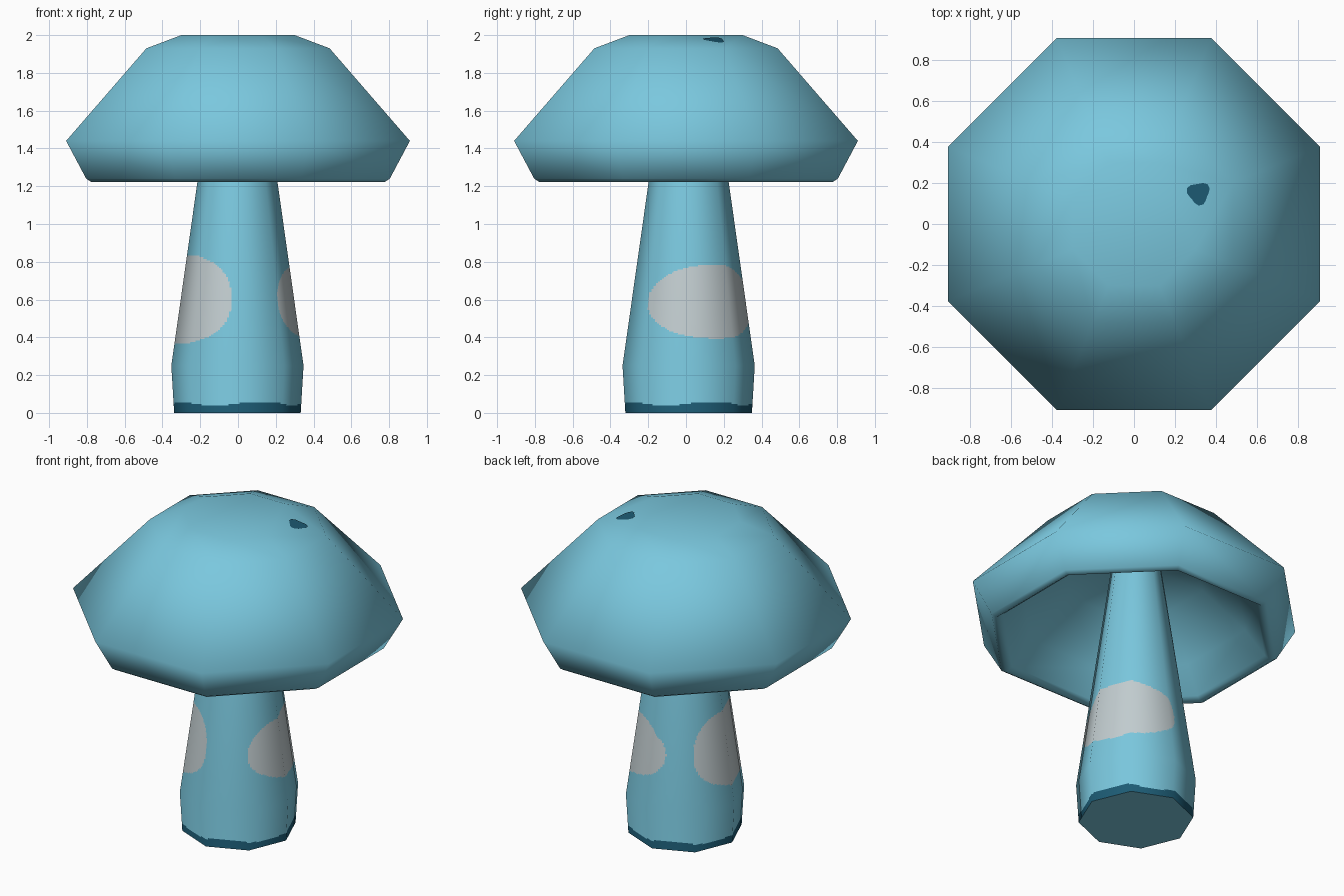
import bpy, bmesh, math
from mathutils import Vector
from mathutils.bvhtree import BVHTree

if "Cube" in bpy.data.objects:
    bpy.data.objects.remove(bpy.data.objects["Cube"])


def material(name, rgb):
    m = bpy.data.materials.new(name)
    m.diffuse_color = (*rgb, 1)
    m.use_nodes = True
    m.node_tree.nodes["Principled BSDF"].inputs["Base Color"].default_value = m.diffuse_color
    return m


BLUE = material("light_blue", (0.195, 0.575, 0.730))
DARK = material("dark_blue", (0.012, 0.105, 0.175))
PALE = material("pale_grey", (0.54, 0.61, 0.63))


def make_object(name, bm, mats):
    me = bpy.data.meshes.new(name)
    bm.to_mesh(me)
    ob = bpy.data.objects.new(name, me)
    bpy.context.collection.objects.link(ob)
    for m in mats:
        me.materials.append(m)
    return ob


def octagon_point(r, t, offset):
    """Point on an octagon outline; t runs 0..8 around the sides."""
    k, f = int(t), t - int(t)
    a, b = [offset + (k + i) * math.pi / 4 for i in (0, 1)]
    p = Vector((math.cos(a), math.sin(a), 0))
    q = Vector((math.cos(b), math.sin(b), 0))
    return p.lerp(q, f) * r


def lathe(profile, sub, offset, cx=0, cy=0, caps=False):
    """Octagonal rings along a profile, each side cut into sub pieces."""
    bm = bmesh.new()
    rings = [[bm.verts.new(octagon_point(r, i / sub, offset) + Vector((cx, cy, z)))
              for i in range(8 * sub)] for r, z in profile]
    n = 8 * sub
    for a, b in zip(rings, rings[1:]):
        for i in range(n):
            j = (i + 1) % n
            bm.faces.new((a[i], a[j], b[j], b[i]))
    if caps:
        bm.faces.new(rings[0][::-1])
        bm.faces.new(rings[-1])
    return bm


# Cap: hollow octagonal shell, from inner ceiling round the lip to the flat top
cap_profile = [(0.14, 1.70), (0.42, 1.62), (0.68, 1.40), (0.80, 1.25), (0.84, 1.222),
               (0.87, 1.24), (0.985, 1.44), (0.525, 1.93), (0.325, 2.0)]
bm = lathe(cap_profile, 1, math.pi / 8, caps=True)
bm.verts.ensure_lookup_table()
dent = bm.verts[8 * (len(cap_profile) - 1)]  # top corner sitting further in
dent.co.x *= 0.7
dent.co.y *= 0.7
bmesh.ops.recalc_face_normals(bm, faces=bm.faces)
bmesh.ops.triangulate(bm, faces=[f for f in bm.faces if len(f.verts) == 4])
tree = BVHTree.FromBMesh(bm)
cap = make_object("cap", bm, [BLUE])
bpy.context.view_layer.objects.active = cap
cap.select_set(True)
bpy.ops.object.shade_smooth_by_angle(angle=math.radians(76))
cap.select_set(False)

# Small dark spot laid on the cap
bm = bmesh.new()


def on_cap(x, y):
    hit = tree.ray_cast(Vector((x, y, 3)), Vector((0, 0, -1)))[0]
    return bm.verts.new(hit + Vector((0.001, 0.001, 0.004)))


mid = on_cap(0.315, 0.15)
rim = []
for i in range(16):
    a = i * math.tau / 16
    r = 0.053 + 0.009 * math.sin(3 * a - 0.5)
    rim.append(on_cap(0.315 + r * math.cos(a), 0.15 + r * math.sin(a)))
for i in range(16):
    bm.faces.new((mid, rim[i], rim[(i + 1) % 16]))
make_object("cap_spot", bm, [DARK])


# Stem: tapering octagon, finely cut so the patches can be coloured by rule
def stem_radius(z):
    if z < 0.25:
        return 0.335 + (0.35 - 0.335) * z / 0.25
    return 0.35 - (z - 0.25) * 0.142


CX, CY = -0.003, 0.014
heights = [i * 0.008 for i in range(112)] + [1.22, 1.70]
bm = lathe([(stem_radius(z), z) for z in heights], 20, 0, CX, CY)
# angle, height, half sizes, roundness
PATCHES = [(28, 0.59, 74, 0.195, 2.1), (199, 0.60, 65, 0.235, 2.3)]
for f in bm.faces:
    c = f.calc_center_median()
    ang = math.degrees(math.atan2(c.y - CY, c.x - CX))
    f.smooth = True
    if c.z < 0.05 + 0.01 * math.sin(math.radians(ang * 4)):
        f.material_index = 1
    for a, z, da, dz, e in PATCHES:
        d = (ang - a + 180) % 360 - 180
        if abs(d / da) ** e + abs((c.z - z) / dz) ** e < 1:
            f.material_index = 2
stem = make_object("stem", bm, [BLUE, DARK, PALE])
stem.data.normals_split_custom_set_from_vertices(
    [Vector((v.co.x - CX, v.co.y - CY, 0.04)).normalized() for v in stem.data.vertices])

# Flat underside of the stem
bm = bmesh.new()
bm.faces.new([bm.verts.new(octagon_point(0.335, i, 0) + Vector((CX, CY, 0)))
              for i in range(8)][::-1])
make_object("stem_base", bm, [BLUE])
